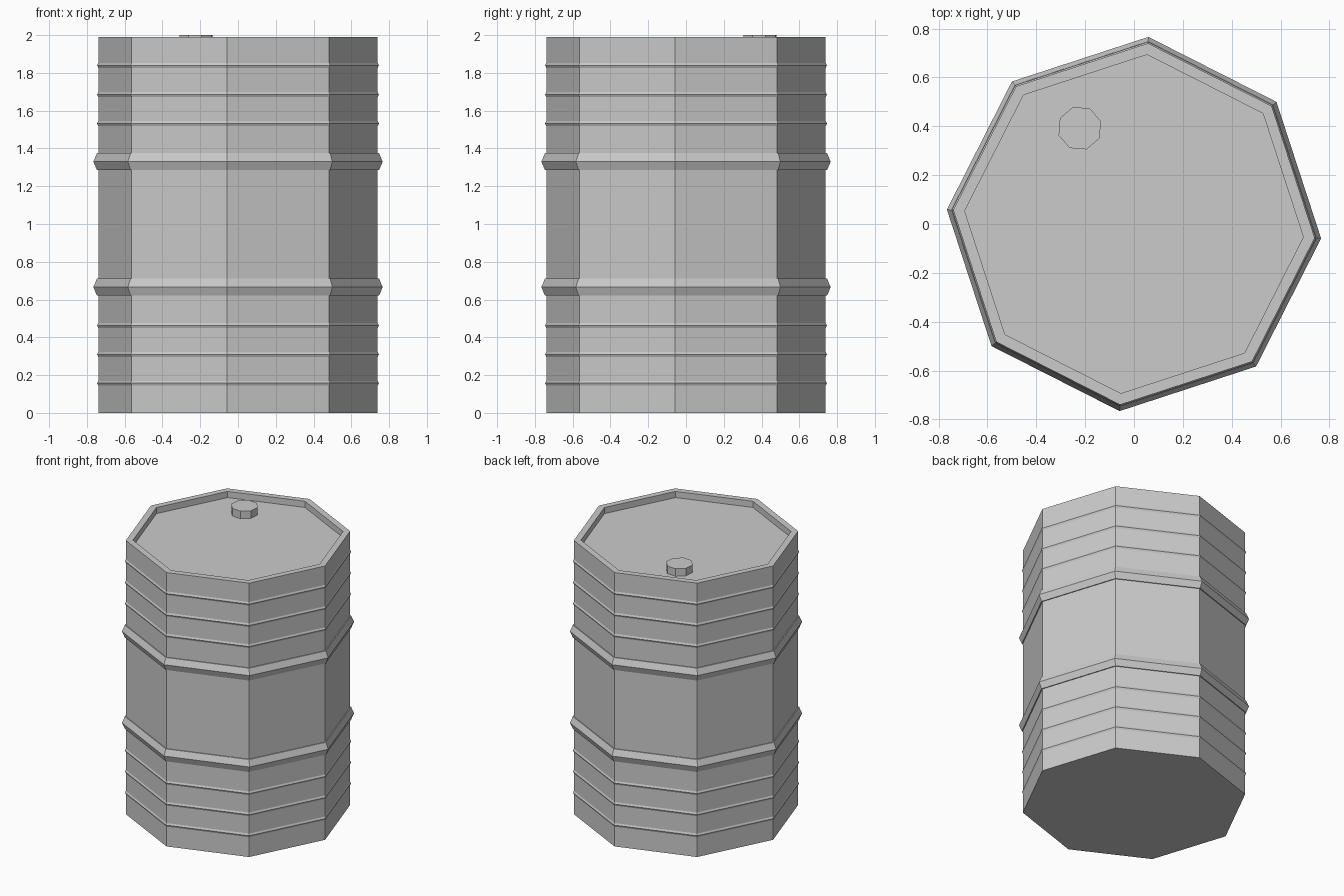
import bpy, bmesh, math

if "Cube" in bpy.data.objects:
    bpy.data.objects.remove(bpy.data.objects["Cube"])

SIDES = 8
TURN = math.radians(-4.4)
R = 0.742          # wall radius
LID_Z = 1.945


def lathe(name, profile, turn, centre=(0, 0)):
    """Revolve (radius, z) points in flat-sided steps, capping both ends."""
    bm = bmesh.new()
    rings = []
    for r, z in profile:
        rings.append([bm.verts.new((centre[0] + r * math.cos(turn + i * math.tau / SIDES),
                                    centre[1] + r * math.sin(turn + i * math.tau / SIDES), z))
                      for i in range(SIDES)])
    for low, high in zip(rings, rings[1:]):
        for i in range(SIDES):
            j = (i + 1) % SIDES
            bm.faces.new((low[i], low[j], high[j], high[i]))
    bm.faces.new(rings[0][::-1])
    bm.faces.new(rings[-1])
    bmesh.ops.recalc_face_normals(bm, faces=bm.faces)
    mesh = bpy.data.meshes.new(name)
    bm.to_mesh(mesh)
    bm.free()
    obj = bpy.data.objects.new(name, mesh)
    bpy.context.collection.objects.link(obj)
    return obj


def rib(z):
    return [(R, z - 0.013), (0.748, z), (R, z + 0.013)]


def hoop(z):
    return [(R, z - 0.045), (0.749, z - 0.045), (0.768, z),
            (0.749, z + 0.045), (R, z + 0.045)]


# Barrel: wall with ribs and rolling hoops, rim and recessed lid
profile = [(R, 0)]
for z in (0.157, 0.31, 0.463):
    profile += rib(z)
for z in (0.666, 1.33):
    profile += hoop(z)
for z in (1.532, 1.685, 1.84):
    profile += rib(z)
profile += [(R, 1.99), (0.695, 1.99), (0.695, LID_Z)]
lathe("barrel", profile, TURN)

# Filler cap on the lid
lathe("filler_cap", [(0.091, LID_Z), (0.091, 2.0)], TURN + math.pi / SIDES, (-0.222, 0.392))
